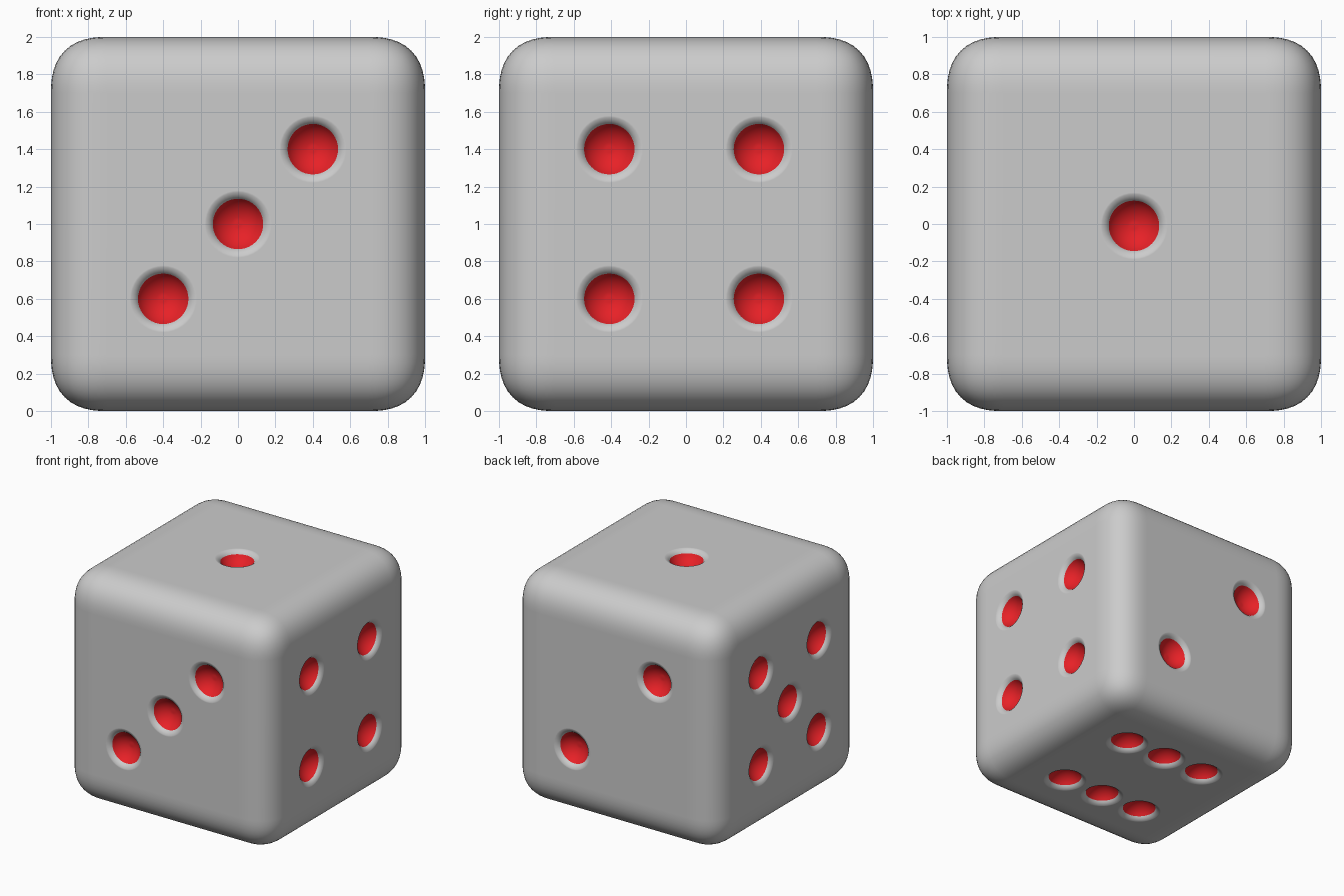
import bpy, bmesh, math
from mathutils import Vector, Matrix

if "Cube" in bpy.data.objects:
    bpy.data.objects.remove(bpy.data.objects["Cube"])

SPREAD, PIP_R, SLOPE, FILLET, SHIFT = 0.4, 0.135, math.radians(60), 0.063, -0.01

# Die body: cube with softly rounded edges
bm = bmesh.new()
bmesh.ops.create_cube(bm, size=2)
bmesh.ops.translate(bm, verts=bm.verts, vec=(0, 0, 1))
bmesh.ops.bevel(bm, geom=bm.edges[:], offset=0.3, segments=12, profile=0.57,
                affect='EDGES', clamp_overlap=True)
mesh = bpy.data.meshes.new("die_body")
bm.to_mesh(mesh)
bm.free()
die = bpy.data.objects.new("die_body", mesh)
bpy.context.collection.objects.link(die)

# Pip layouts as (right, up) steps on each face
D = [(-1, -1), (1, 1)]
FOUR = D + [(-1, 1), (1, -1)]
X, Y, Z = Vector((1, 0, 0)), Vector((0, 1, 0)), Vector((0, 0, 1))
faces = [  # outward normal, right, layout
    (Z, X, [(0, 0)]),
    (Y, -X, D),
    (-Y, X, D + [(0, 0)]),
    (X, Y, FOUR),
    (-X, -Y, FOUR + [(0, 0)]),
    (-Z, X, [(i, j) for i in (-1, 0, 1) for j in (-1, 1)]),
]

# Pip profile: flared rim running into a spherical bowl
rim_w, rim_d = FILLET * math.sin(SLOPE), FILLET * (1 - math.cos(SLOPE))
ball = PIP_R / math.sin(SLOPE)
profile = [(PIP_R + rim_w + 0.03, 0.05)]
for i in range(6):
    a = math.radians(8) + (SLOPE - math.radians(8)) * i / 5
    profile.append((PIP_R + rim_w - FILLET * math.sin(a), 0.001 - FILLET * (1 - math.cos(a))))
for i in range(1, 9):
    a = SLOPE * (1 - i / 9)
    profile.append((ball * math.sin(a), -rim_d - ball * (math.cos(a) - math.cos(SLOPE))))
SEG = 40


def add_pip(bm, mat):
    rings = [[bm.verts.new(mat @ Vector((r * math.cos(2 * math.pi * k / SEG),
                                         r * math.sin(2 * math.pi * k / SEG), h)))
              for k in range(SEG)] for r, h in profile]
    for a, b in zip(rings, rings[1:]):
        for k in range(SEG):
            n = (k + 1) % SEG
            bm.faces.new((a[k], b[k], b[n], a[n]))
    bm.faces.new(rings[0])
    bm.faces.new(rings[-1][::-1])


bm = bmesh.new()
pips = []
for normal, right, layout in faces:
    up = normal.cross(right)
    for i, j in layout:
        c = Z + normal + (right * i + up * j) * SPREAD
        if abs(normal.y) < 0.5:
            c = c + Y * SHIFT
        pips.append((c, normal))
        rot = Matrix((right, up, normal)).transposed().to_4x4()
        add_pip(bm, Matrix.Translation(c) @ rot)
bmesh.ops.recalc_face_normals(bm, faces=bm.faces)
cut_mesh = bpy.data.meshes.new("pip_cutter")
bm.to_mesh(cut_mesh)
bm.free()
cutter = bpy.data.objects.new("pip_cutter", cut_mesh)
cutter.hide_render = True
bpy.context.collection.objects.link(cutter)

# Carve the pips
bpy.context.view_layer.objects.active = die
die.select_set(True)
mod = die.modifiers.new("carve_pips", 'BOOLEAN')
mod.operation, mod.solver, mod.object = 'DIFFERENCE', 'EXACT', cutter
bpy.ops.object.modifier_apply(modifier=mod.name)
bpy.data.objects.remove(cutter)

# Red paint inside the bowls
red = bpy.data.materials.new("pip_red")
red.diffuse_color = (0.8, 0.015, 0.02, 1)
red.use_nodes = True
red.node_tree.nodes["Principled BSDF"].inputs["Base Color"].default_value = red.diffuse_color
mesh = die.data
mesh.materials.clear()
mesh.materials.append(None)
mesh.materials.append(red)
for f in mesh.polygons:
    f.material_index = 0
    for c, n in pips:
        d = f.center - c
        h = d.dot(n)
        if abs(h) < 0.3 and h < -rim_d + 0.001 and (d - n * h).length < PIP_R:
            f.material_index = 1

# Smooth shading that keeps the big faces flat
bpy.ops.object.shade_smooth_by_angle(angle=math.radians(40))
weighted = die.modifiers.new("weighted_normals", 'WEIGHTED_NORMAL')
weighted.keep_sharp = True
